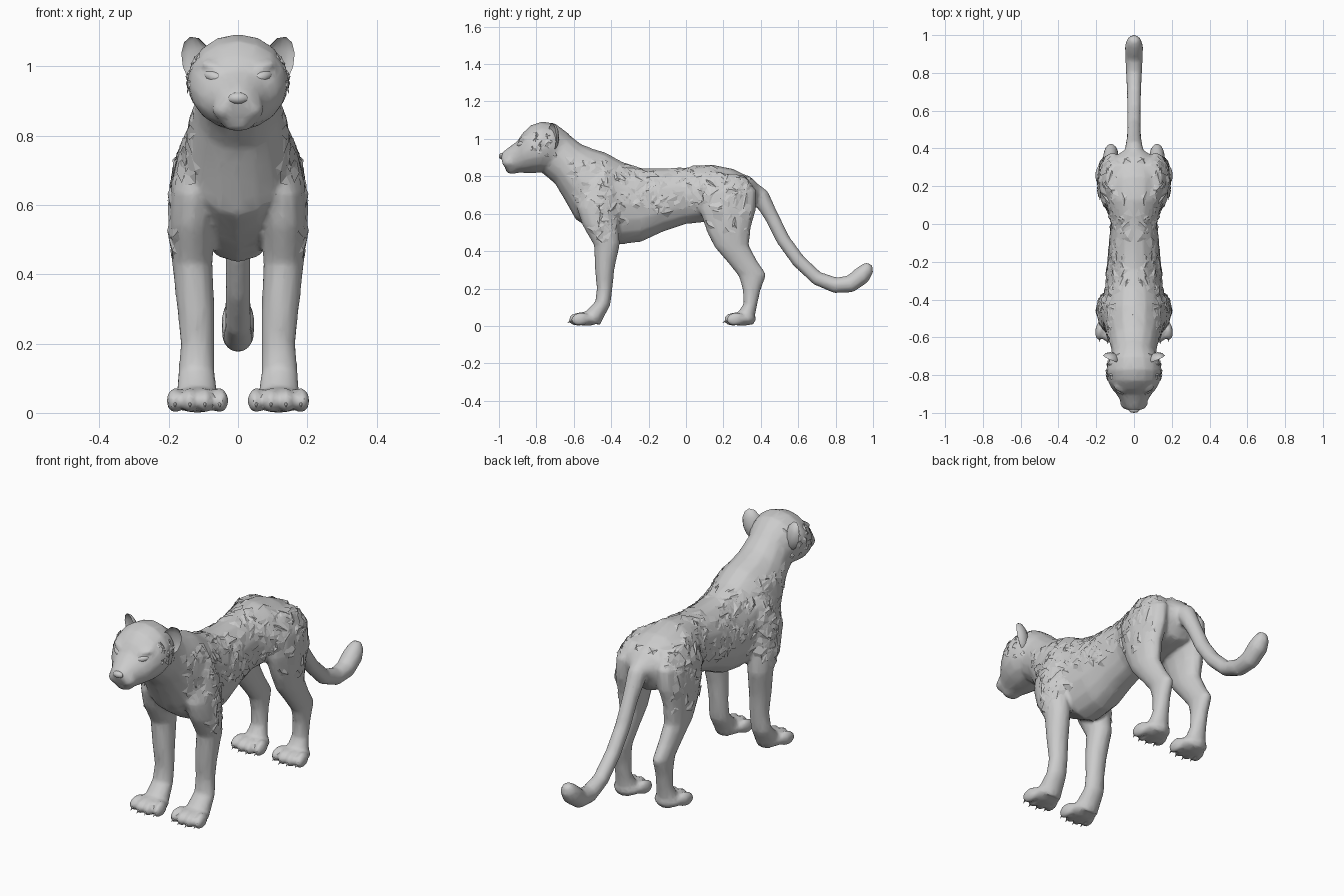
import bpy
import bmesh
import math
import random
from mathutils import Vector, Matrix, Euler
from mathutils.bvhtree import BVHTree

random.seed(7)
old = bpy.data.objects.get("Cube")
if old:
    bpy.data.objects.remove(old, do_unlink=True)

# One plain grey for the whole animal
grey = bpy.data.materials.new("plain_grey")
grey.use_nodes = True
colour = (0.6, 0.6, 0.6, 1)
grey.diffuse_color = colour
for node in grey.node_tree.nodes:
    if node.type == 'BSDF_PRINCIPLED':
        node.inputs["Base Color"].default_value = colour
        node.inputs["Roughness"].default_value = 0.8


def make_object(name, bm, smooth=True):
    mesh = bpy.data.meshes.new(name)
    bm.to_mesh(mesh)
    mesh.materials.append(grey)
    obj = bpy.data.objects.new(name, mesh)
    bpy.context.collection.objects.link(obj)
    if smooth:
        smooth_shade(obj)
    return obj


def smooth_shade(obj):
    bpy.ops.object.select_all(action='DESELECT')
    obj.select_set(True)
    bpy.context.view_layer.objects.active = obj
    bpy.ops.object.shade_smooth_by_angle(angle=math.radians(40))


def mirrored(bm):
    twin = bm.copy()
    bmesh.ops.scale(twin, vec=(-1, 1, 1), verts=twin.verts)
    bmesh.ops.reverse_faces(twin, faces=twin.faces)
    return twin


def make_pair(name, bm, smooth=True):
    make_object("left_" + name, bm, smooth)
    make_object("right_" + name, mirrored(bm), smooth)


def merge(target, bm):
    mesh = bpy.data.meshes.new("merge")
    bm.to_mesh(mesh)
    target.from_mesh(mesh)
    bpy.data.meshes.remove(mesh)


def loft(stations, sides=12):
    """Skin rings; each is (edge y, z, opposite edge y, z, centre x, half width)."""
    bm = bmesh.new()
    rings = []
    for ya, za, yb, zb, x, width in stations:
        a, b = Vector((x, ya, za)), Vector((x, yb, zb))
        mid, reach = (a + b) / 2, (a - b) / 2
        ring = []
        for i in range(sides):
            t = math.tau * i / sides
            ring.append(bm.verts.new(mid + reach * math.cos(t) + Vector((width * math.sin(t), 0, 0))))
        rings.append(ring)
    for low, high in zip(rings, rings[1:]):
        for i in range(sides):
            j = (i + 1) % sides
            bm.faces.new((low[i], low[j], high[j], high[i]))
    bm.faces.new(rings[0])
    bm.faces.new(rings[-1])
    bmesh.ops.recalc_face_normals(bm, faces=bm.faces)
    return bm


def blob(bm, centre, size, turn=(0, 0, 0), u=10, v=7):
    place = Matrix.LocRotScale(Vector(centre), Euler(turn), Vector(size))
    bmesh.ops.create_uvsphere(bm, u_segments=u, v_segments=v, radius=1, matrix=place)


# Torso and neck
body = loft([
    (.39, .75, .38, .66, 0, .06),
    (.355, .79, .335, .58, 0, .12),
    (.25, .84, .22, .565, 0, .158),
    (.13, .864, .1, .555, 0, .15),
    (0, .847, 0, .545, 0, .122),
    (-.12, .842, -.12, .505, 0, .13),
    (-.24, .844, -.24, .45, 0, .142),
    (-.34, .877, -.36, .434, 0, .152),
    (-.43, .927, -.48, .495, 0, .16),
    (-.5, .948, -.59, .57, 0, .155),
    (-.56, .972, -.652, .68, 0, .135),
    (-.61, 1.01, -.7, .76, 0, .122),
    (-.66, 1.05, -.76, .81, 0, .115)], 16)

# Head, narrowing to the muzzle
merge(body, loft([
    (-.63, 1.03, -.68, .84, 0, .1),
    (-.7, 1.083, -.74, .825, 0, .135),
    (-.77, 1.093, -.78, .82, 0, .148),
    (-.83, 1.073, -.83, .816, 0, .14),
    (-.875, 1.03, -.87, .818, 0, .118),
    (-.9, .99, -.9, .818, 0, .094),
    (-.94, .96, -.93, .822, 0, .072),
    (-.977, .933, -.958, .83, 0, .056),
    (-.995, .91, -.972, .855, 0, .034)], 16))
face = bmesh.new()
blob(face, (0, -.93, .838), (.05, .036, .026))
merge(body, face)

# Muzzle pads and brow ridges
face.clear()
blob(face, (.034, -.942, .877), (.042, .044, .036))
blob(face, (.07, -.868, .998), (.048, .024, .015), (0, -.3, .45))
for side in (face, mirrored(face)):
    merge(body, side)

# Legs, from the shoulder and hip down to the ankle
front_leg = loft([
    (-.49, .86, -.42, .87, .075, .04),
    (-.56, .76, -.37, .78, .1, .068),
    (-.585, .63, -.36, .66, .123, .073),
    (-.555, .54, -.36, .54, .132, .066),
    (-.492, .43, -.353, .44, .132, .059),
    (-.487, .3, -.383, .3, .122, .054),
    (-.477, .2, -.393, .2, .117, .049),
    (-.485, .13, -.405, .11, .12, .053),
    (-.54, .075, -.445, .035, .118, .06),
    (-.55, .045, -.46, .002, .117, .06)])
hind_leg = loft([
    (.14, .82, .32, .8, .085, .055),
    (.07, .72, .38, .72, .113, .073),
    (.07, .62, .375, .62, .123, .07),
    (.113, .5, .348, .53, .13, .06),
    (.153, .42, .337, .43, .128, .053),
    (.222, .34, .38, .35, .125, .046),
    (.282, .265, .43, .275, .122, .041),
    (.302, .2, .398, .19, .12, .04),
    (.308, .12, .378, .1, .118, .043),
    (.28, .075, .365, .035, .118, .056),
    (.27, .045, .36, .002, .117, .058)])

# Paws with four toes and claws each
for name, leg, shift in (("front", front_leg, 0), ("hind", hind_leg, .83)):
    claws = bmesh.new()
    blob(leg, (.117, -.53 + shift, .038), (.076, .075, .038), u=12)
    for step in (-1.5, -.5, .5, 1.5):
        x = .117 + step * .043
        y = -.583 + shift + abs(step) * .012
        blob(leg, (x, y, .036), (.025, .052, .036), (.12, 0, step * .08))
        place = Matrix.LocRotScale(Vector((x, y - .045, .024)), Euler((math.radians(125), 0, 0)), None)
        bmesh.ops.create_cone(claws, cap_ends=True, segments=5, radius1=.009, radius2=0,
                              depth=.034, matrix=place)
    make_pair(name + "_claws", claws)
    for side in (leg, mirrored(leg)):
        merge(body, side)

# Tail, swept along its centre line
path = [(.32, .74, .055), (.4, .69, .048), (.46, .58, .038), (.52, .46, .037), (.6, .35, .037),
        (.7, .255, .038), (.8, .217, .043), (.88, .225, .047), (.94, .27, .049),
        (.968, .305, .039), (.98, .332, .02)]
rings = []
for i, (y, z, r) in enumerate(path):
    before, after = path[max(i - 1, 0)], path[min(i + 1, len(path) - 1)]
    along = Vector((after[0] - before[0], after[1] - before[1])).normalized()
    rings.append((y - along.y * r, z + along.x * r, y + along.y * r, z - along.x * r, 0, r))
merge(body, loft(rings))

# Fuse the parts into one skin, soften the joins and thin out the mesh
skin = make_object("body", body, smooth=False)
fuse = skin.modifiers.new("fuse", 'REMESH')
fuse.mode = 'VOXEL'
fuse.voxel_size = .01
soften = skin.modifiers.new("soften", 'SMOOTH')
soften.factor = .5
soften.iterations = 4
thin = skin.modifiers.new("thin", 'DECIMATE')
thin.ratio = .2
bpy.context.view_layer.update()
graph = bpy.context.evaluated_depsgraph_get()
fused = bpy.data.meshes.new_from_object(skin.evaluated_get(graph))
skin.modifiers.clear()
skin.data = fused
fused.materials.clear()
fused.materials.append(grey)
smooth_shade(skin)

# Nose and eyes
face.clear()
blob(face, (0, -.983, .908), (.03, .018, .017))
make_object("nose", face)
face.clear()
blob(face, (.07, -.884, .97), (.032, .016, .016), (0, -.25, .5))
make_pair("eye", face)

# Cupped ears: the front half of each ball is folded inward
ear = bmesh.new()
blob(ear, (0, 0, 0), (1, 1, 1), u=12, v=6)
for vert in ear.verts:
    if vert.co.y < -.01:
        vert.co.y *= -.5
ear.transform(Matrix.LocRotScale(Vector((.117, -.715, 1.01)), Euler((.1, .25, .45)),
                                 Vector((.048, .034, .078))))
make_pair("ear", ear)

# Ragged coat markings: thin faceted patches scattered over the flanks
surface = BVHTree.FromPolygons([v.co for v in fused.vertices], [p.vertices for p in fused.polygons])


def scatter(bm, count, y_range, z_range, small, large, steepest):
    for _ in range(count):
        lean = random.uniform(0, steepest)
        out = Vector((math.cos(lean), 0, math.sin(lean)))
        target = Vector((.04, random.uniform(*y_range), random.uniform(*z_range)))
        spot, normal, _, _ = surface.ray_cast(target + out, -out)
        if spot is None:
            continue
        bare_nape = spot.y < -.35 and normal.z > .6
        if bare_nape or spot.x < .03 or normal.z < -.4:
            continue
        side = normal.orthogonal().normalized()
        other = normal.cross(side)
        corners = random.choice((4, 5, 6))
        start = random.random() * math.tau
        hub = bm.verts.new(spot + normal * random.uniform(.001, .009))
        rim = []
        for i in range(corners):
            t = start + math.tau * i / corners
            reach = random.uniform(small, large)
            near, up, _, _ = surface.find_nearest(spot + (side * math.cos(t) + other * math.sin(t)) * reach)
            rim.append(bm.verts.new(near + up * random.uniform(-.007, .009)))
        for i in range(corners):
            bm.faces.new((hub, rim[i], rim[(i + 1) % corners]))


marks = bmesh.new()
scatter(marks, 210, (-.62, .35), (.43, .86), .016, .055, 1.1)
make_pair("coat_markings", marks, smooth=False)
marks.clear()
scatter(marks, 22, (-.82, -.68), (.88, 1.03), .008, .022, .7)
make_pair("cheek_markings", marks, smooth=False)
